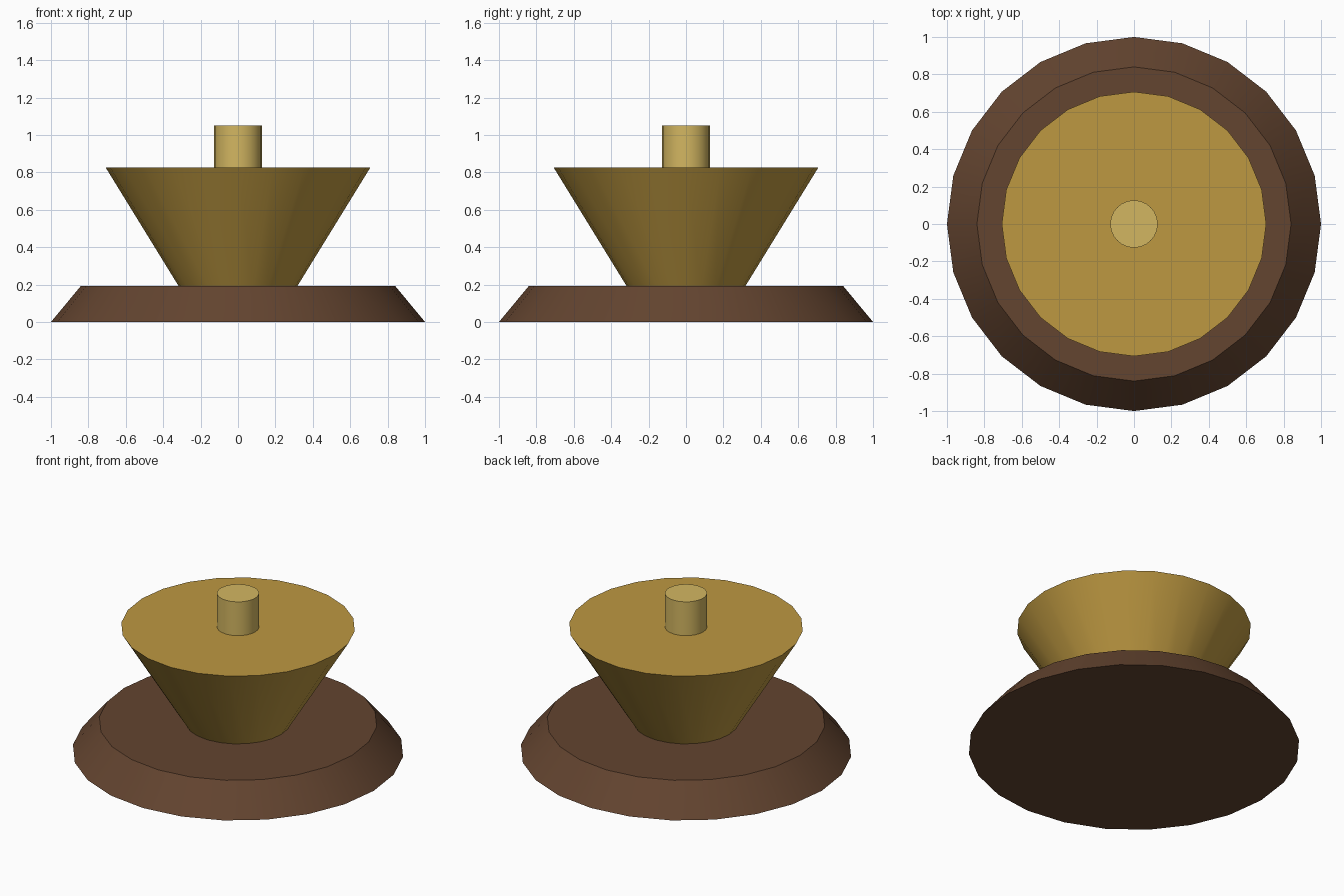
import bpy
import math

if "Cube" in bpy.data.objects:
    bpy.data.objects.remove(bpy.data.objects["Cube"])


def material(name, color):
    m = bpy.data.materials.new(name)
    m.diffuse_color = (*color, 1)
    m.use_nodes = True
    m.node_tree.nodes["Principled BSDF"].inputs["Base Color"].default_value = m.diffuse_color
    return m


def frustum(name, r_bottom, r_top, z0, z1, mat, sides=24):
    bpy.ops.mesh.primitive_cone_add(vertices=sides, radius1=r_bottom, radius2=r_top,
                                    depth=z1 - z0, location=(0, 0, (z0 + z1) / 2))
    ob = bpy.context.object
    ob.name = name
    ob.data.materials.append(mat)
    bpy.ops.object.shade_smooth_by_angle(angle=math.radians(30))
    return ob


wood = material("dark_wood", (0.125, 0.058, 0.029))
brass = material("brass", (0.51, 0.315, 0.053))
pale_brass = material("pale_brass", (0.65, 0.47, 0.12))

# Wide bevelled foot
frustum("base", 1.0, 0.84, 0.0, 0.193, wood)
# Flared body standing on the foot
frustum("flared_body", 0.318, 0.707, 0.193, 0.825, brass)
# Short post on top
frustum("top_post", 0.127, 0.127, 0.825, 1.05, pale_brass)
